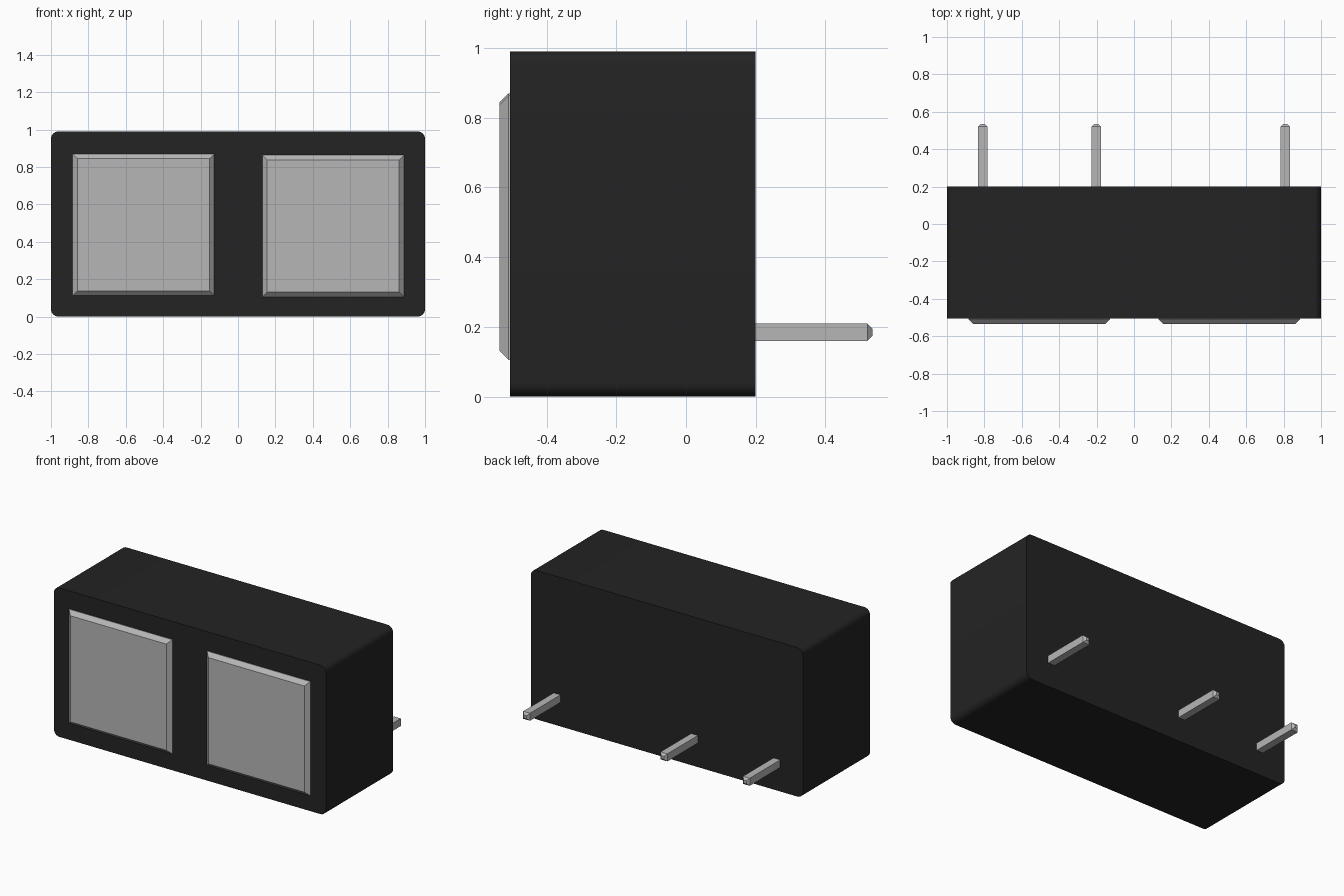
import bpy, bmesh

cube = bpy.data.objects.get("Cube")
if cube:
    bpy.data.objects.remove(cube, do_unlink=True)


def material(name, value):
    mat = bpy.data.materials.new(name)
    mat.use_nodes = True
    color = (value, value, value, 1)
    mat.diffuse_color = color
    mat.node_tree.nodes["Principled BSDF"].inputs["Base Color"].default_value = color
    return mat


black = material("black plastic", 0.017)
grey = material("light grey metal", 0.47)


def block(name, low, high, mat, edges=None, width=0, segments=1):
    """Box between two corners, with the edges chosen by a rule bevelled."""
    bm = bmesh.new()
    bmesh.ops.create_cube(bm, size=1)
    for v in bm.verts:
        v.co = [a + (b - a) * (c + 0.5) for a, b, c in zip(low, high, v.co)]
    if edges:
        chosen = [e for e in bm.edges if edges(e, low, high)]
        bmesh.ops.bevel(bm, geom=chosen, offset=width, segments=segments,
                        profile=0.5, affect='EDGES')
    mesh = bpy.data.meshes.new(name)
    bm.to_mesh(mesh)
    bm.free()
    mesh.materials.append(mat)
    obj = bpy.data.objects.new(name, mesh)
    bpy.context.collection.objects.link(obj)
    return obj


def along_y(e, low, high):
    return abs(e.verts[0].co.y - e.verts[1].co.y) > 0.1


def front_rim(e, low, high):
    return all(abs(v.co.y - low[1]) < 1e-4 for v in e.verts)


def back_rim(e, low, high):
    return all(abs(v.co.y - high[1]) < 1e-4 for v in e.verts)


# Housing, rounded only along its long depth edges
body = block("housing", (-1, -0.505, 0), (1, 0.2, 0.99), black, along_y, 0.04, 6)
bpy.context.view_layer.objects.active = body
body.select_set(True)
bpy.ops.object.shade_smooth_by_angle()

# Chamfered front panels
for name, x, z in (("right_panel", -0.885, 0.112), ("left_panel", 0.13, 0.105)):
    block(name, (x, -0.535, z), (x + 0.758, -0.495, z + 0.758), grey, front_rim, 0.026)

# Square contact pins with chamfered tips
for name, x in (("right_pin", -0.808), ("middle_pin", -0.202), ("left_pin", 0.808)):
    block(name, (x - 0.025, 0.19, 0.16), (x + 0.025, 0.535, 0.21), grey, back_rim, 0.015)
